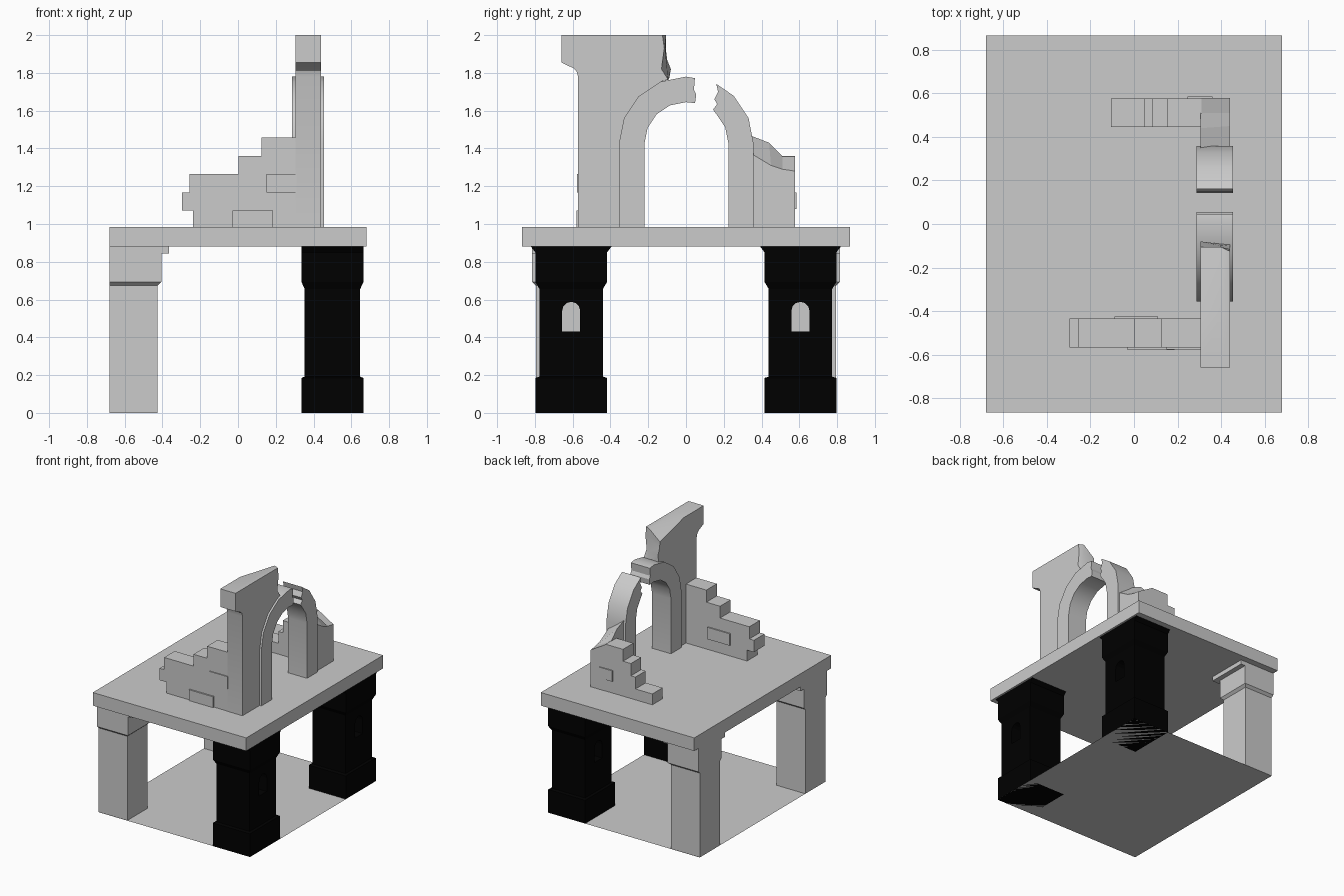
import bpy, bmesh, math

if "Cube" in bpy.data.objects:
    bpy.data.objects.remove(bpy.data.objects["Cube"])

dark = bpy.data.materials.new("dark_stone")
dark.diffuse_color = (0.0, 0.0, 0.0, 1)
dark.use_nodes = True
dark.node_tree.nodes["Principled BSDF"].inputs["Base Color"].default_value = dark.diffuse_color
FLOOR = 0.985  # top of the terrace


def loft(name, rings, smooth=False):
    """Skin rings of equal point count and cap both ends."""
    bm = bmesh.new()
    vs = [[bm.verts.new(p) for p in r] for r in rings]
    n = len(rings[0])
    bm.faces.new(vs[0][::-1])
    bm.faces.new(vs[-1])
    for a, b in zip(vs, vs[1:]):
        for i in range(n):
            j = (i + 1) % n
            bm.faces.new((a[i], a[j], b[j], b[i]))
    bmesh.ops.recalc_face_normals(bm, faces=bm.faces)
    me = bpy.data.meshes.new(name)
    bm.to_mesh(me)
    bm.free()
    ob = bpy.data.objects.new(name, me)
    bpy.context.collection.objects.link(ob)
    if smooth:
        bpy.ops.object.select_all(action='DESELECT')
        bpy.context.view_layer.objects.active = ob
        ob.select_set(True)
        bpy.ops.object.shade_smooth_by_angle(angle=math.radians(30))
    return ob


def rect(x0, x1, y0, y1, z):
    return [(x0, y0, z), (x1, y0, z), (x1, y1, z), (x0, y1, z)]


def box(name, x0, x1, y0, y1, z0, z1):
    return loft(name, [rect(x0, x1, y0, y1, z0), rect(x0, x1, y0, y1, z1)])


def at_x(x, pts):
    return [(x, y, z) for y, z in pts]


def at_y(y, pts):
    return [(x, y, z) for x, z in pts]


def arc(r, degs, cy=0.0, cz=1.425):
    return [(cy + r * math.cos(math.radians(a)), cz + r * math.sin(math.radians(a))) for a in degs]


# Ground sheet
me = bpy.data.meshes.new("ground_sheet")
me.from_pydata(rect(-0.68, 0.665, -0.797, 0.797, 0), [], [(0, 1, 2, 3)])
bpy.context.collection.objects.link(bpy.data.objects.new("ground_sheet", me))

# Terrace slab
box("terrace_slab", -0.68, 0.68, -0.867, 0.867, 0.88, FLOOR)

# Dark towers with a plinth, flared head and arched window through them
for label, cy in (("front", -0.608), ("back", 0.606)):
    levels = [(0, 0.164, 0.19), (0.185, 0.164, 0.19), (0.192, 0.147, 0.168), (0.656, 0.147, 0.168),
              (0.693, 0.164, 0.19), (0.85, 0.164, 0.19), (0.88, 0.164, 0.213)]
    tower = loft(label + "_tower", [rect(0.5 - hx, 0.5 + hx, cy - hy, cy + hy, z) for z, hx, hy in levels])
    tower.data.materials.append(dark)
    win = [(cy - 0.048, 0.43), (cy + 0.048, 0.43)] + arc(0.048, range(0, 181, 30), cy, 0.54)
    cutter = loft("window_cutter", [at_x(0.2, win), at_x(0.8, win)])
    cutter.data.materials.append(dark)
    cutter.hide_render = True
    mod = tower.modifiers.new("window", 'BOOLEAN')
    mod.operation = 'DIFFERENCE'
    mod.solver = 'EXACT'
    mod.object = cutter
    bpy.context.view_layer.objects.active = tower
    bpy.ops.object.modifier_apply(modifier=mod.name)
    bpy.data.objects.remove(cutter)

# Pale pillars with stepped capitals on the left side
for label, s in (("front", -1), ("back", 1)):
    def pad(x1, inner, outer, z):
        return rect(-0.68, x1, *sorted((s * inner, s * outer)), z)
    loft(label + "_pillar", [pad(-0.425, 0.54, 0.795, 0), pad(-0.425, 0.54, 0.795, 0.675),
                             pad(-0.405, 0.52, 0.815, 0.693), pad(-0.405, 0.52, 0.815, 0.88)])
    loft(label + "_pillar_top_step", [pad(-0.365, 0.48, 0.815, 0.845), pad(-0.365, 0.48, 0.815, 0.88)])

# Broken arch: two half bands with ragged ends
left = ([(-0.355, FLOOR)] + arc(0.355, (180, 157.5, 135, 112.5, 90))
        + [(0.047, 1.772), (0.042, 1.71), (0.054, 1.685), (0.048, 1.64)]
        + arc(0.22, (90, 112.5, 135, 157.5, 180)) + [(-0.22, FLOOR)])
right = ([(0.358, FLOOR)] + arc(0.358, (0, 22.5, 45))
         + [(0.16, 1.742), (0.17, 1.70), (0.15, 1.66), (0.165, 1.635), (0.143, 1.605)]
         + arc(0.225, (45, 22.5, 0)) + [(0.225, FLOOR)])
for name, prof in (("arch_front_half", left), ("arch_back_half", right)):
    loft(name, [at_x(0.287, prof), at_x(0.455, prof)], smooth=True)

# Tall wall over the front half of the arch, its top broken towards the back face
lower = [(-0.355, FLOOR)] + arc(0.355, (180, 157.5, 135, 112.5))
upper = [(-0.41, 2.0), (-0.66, 2.0), (-0.66, 1.855), (-0.597, 1.825), (-0.58, 1.81), (-0.571, 1.78),
         (-0.571, FLOOR)]
breaks = [(0.44, [(-0.095, 1.765), (-0.13, 1.82), (-0.115, 1.93), (-0.125, 2.0)]),
          (0.40, [(-0.092, 1.765), (-0.10, 1.82), (-0.11, 1.93), (-0.106, 2.0)]),
          (0.305, [(-0.09, 1.765), (-0.08, 1.82), (-0.10, 1.87), (-0.106, 1.92)])]
loft("tall_wall", [at_x(x, lower + b + upper) for x, b in breaks], smooth=True)

# Low broken wall behind the arch
loft("low_wall", [
    at_x(0.44, [(0.35, FLOOR), (0.578, FLOOR), (0.578, 1.28), (0.51, 1.29), (0.45, 1.31), (0.35, 1.37)]),
    at_x(0.305, [(0.35, FLOOR), (0.578, FLOOR), (0.578, 1.36), (0.51, 1.36), (0.44, 1.43), (0.35, 1.465)])])

# Stepped ruin walls running to the left
front_steps = [(0.31, FLOOR), (0.31, 1.457), (0.124, 1.457), (0.124, 1.36), (0.003, 1.36), (0.003, 1.265),
               (-0.257, 1.265), (-0.257, 1.167), (-0.297, 1.167), (-0.297, 1.072), (-0.237, 1.072),
               (-0.237, FLOOR)]
back_steps = [(0.31, FLOOR), (0.31, 1.36), (0.155, 1.36), (0.155, 1.265), (0.085, 1.265), (0.085, 1.167),
              (0.045, 1.167), (0.045, 1.072), (-0.105, 1.072), (-0.105, FLOOR)]
loft("front_stepped_wall", [at_y(-0.568, front_steps), at_y(-0.435, front_steps)])
loft("back_stepped_wall", [at_y(0.446, back_steps), at_y(0.576, back_steps)])

# Raised bricks on the walls
for i, (x0, x1, y0, y1, z0, z1) in enumerate((
        (0.15, 0.31, -0.576, -0.55, 1.167, 1.265),
        (-0.03, 0.185, -0.58, -0.55, FLOOR, 1.072),
        (-0.09, 0.11, -0.45, -0.425, 1.072, 1.167),
        (0.245, 0.36, 0.56, 0.586, 1.08, 1.167))):
    box("raised_brick_%d" % (i + 1), x0, x1, y0, y1, z0, z1)
